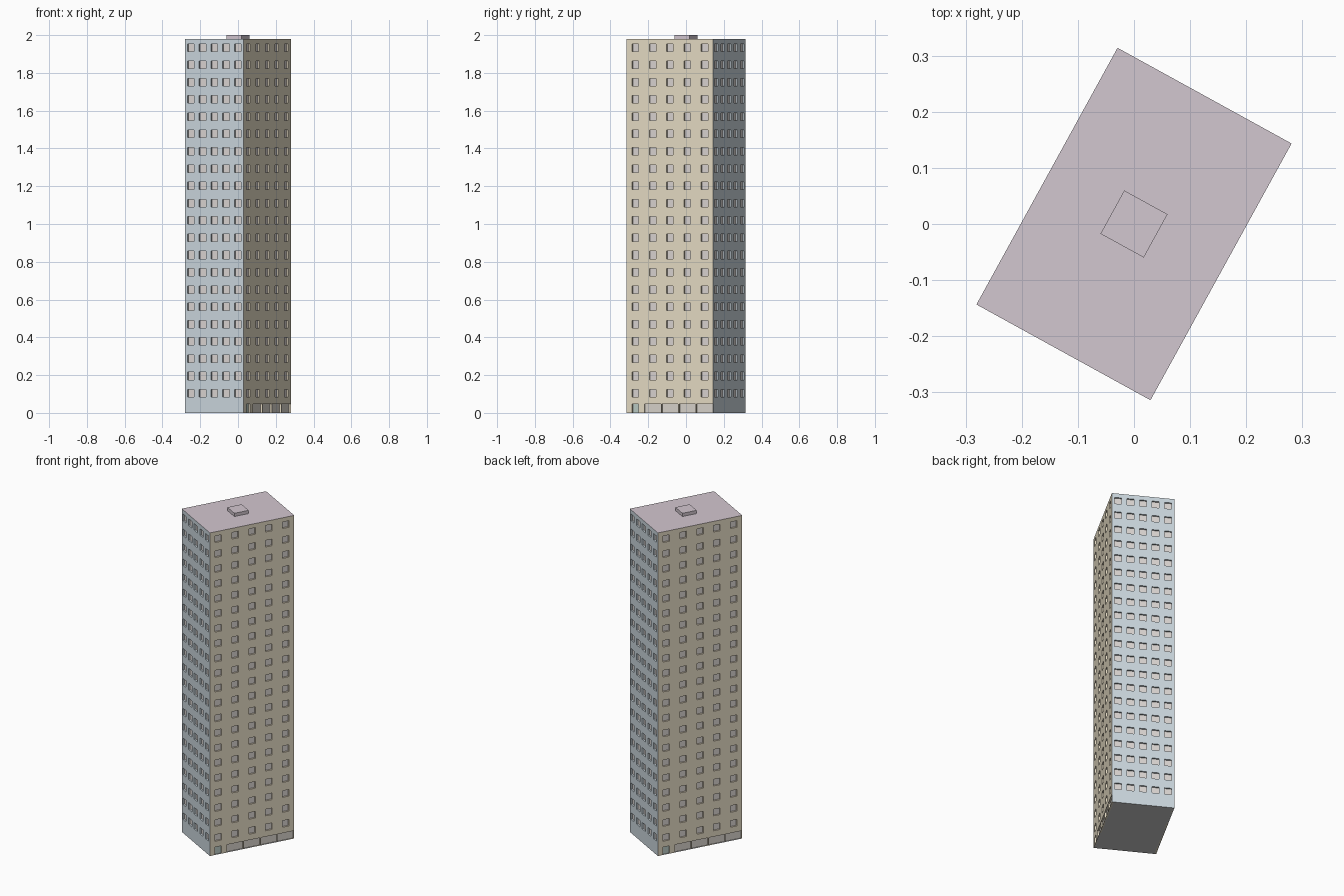
import bpy
from math import radians
from mathutils import Matrix, Vector

if "Cube" in bpy.data.objects:
    bpy.data.objects.remove(bpy.data.objects["Cube"])

TURN = radians(-28.8)
W, D, H = 0.354, 0.522, 1.98        # short side, long side, roof height
GROUND, FLOORS, COLS = 0.058, 21, 5
PITCH = (H - GROUND) / FLOORS
WIN, RECESS = 0.04, 0.01

COLORS = {
    "long_walls": (0.80, 0.72, 0.56), "short_walls": (0.60, 0.68, 0.73),
    "window_panes": (0.71, 0.67, 0.65), "shop_fronts": (0.70, 0.66, 0.61),
    "doors": (0.50, 0.60, 0.56), "roof": (0.65, 0.57, 0.63),
    "roof_hatch": (0.65, 0.57, 0.63),
}
parts = {}


def quad(part, pts):
    verts, faces = parts.setdefault(part, ([], []))
    n = len(verts)
    verts.extend(pts)
    faces.append(tuple(range(n, n + len(pts))))


def rect(u0, u1, z0, z1):
    return [(u0, z0), (u1, z0), (u1, z1), (u0, z1)]


def facade(side, width, dist, wall, has_shops):
    rot = Matrix.Rotation(TURN + radians(90 * side), 3, 'Z')

    def place(p, depth=0.0):
        return rot @ Vector((p[0] - width / 2, -dist + depth, p[1]))

    def panel(outer, hole, fill):
        # wall frame around an opening, its reveals and the recessed infill
        for i in range(4):
            j = (i + 1) % 4
            if not (i == 0 and outer[0][1] == hole[0][1]):
                quad(wall, [place(p) for p in (outer[i], outer[j], hole[j], hole[i])])
            quad(wall, [place(hole[i]), place(hole[j]),
                        place(hole[j], RECESS), place(hole[i], RECESS)])
        quad(fill, [place(p, RECESS) for p in hole])

    cell = width / COLS
    for c in range(COLS):
        u0, u1 = c * cell, (c + 1) * cell
        mid = (u0 + u1) / 2
        # ground floor: one door, then shop fronts, or a blank wall
        ground = rect(u0, u1, 0, GROUND)
        if not has_shops:
            quad(wall, [place(p) for p in ground])
        elif c == 0:
            panel(ground, rect(mid - WIN / 2, mid + WIN / 2, 0, 0.048), "doors")
        else:
            panel(ground, rect(u0 + 0.002, u1 - 0.002, 0, 0.048), "shop_fronts")
        # upper floors of windows
        for f in range(FLOORS):
            z = GROUND + f * PITCH
            zm = z + PITCH / 2
            panel(rect(u0, u1, z, z + PITCH),
                  rect(mid - WIN / 2, mid + WIN / 2, zm - WIN / 2, zm + WIN / 2),
                  "window_panes")


for side in (0, 2):
    facade(side, W, D / 2, "short_walls", False)
    facade(side + 1, D, W / 2, "long_walls", True)

# Roof slab, underside and rooftop hatch
R = Matrix.Rotation(TURN, 3, 'Z')


def ring(w, d, z):
    return [R @ Vector((x * w / 2, y * d / 2, z))
            for x, y in ((-1, -1), (1, -1), (1, 1), (-1, 1))]


quad("roof", ring(W, D, H))
quad("underside", ring(W, D, 0)[::-1])
low, top = ring(0.088, 0.088, H), ring(0.088, 0.088, 2.0)
quad("roof_hatch", top)
for i in range(4):
    j = (i + 1) % 4
    quad("roof_hatch", [low[i], low[j], top[j], top[i]])

# Turn every collected part into an object
for name, (verts, faces) in parts.items():
    mesh = bpy.data.meshes.new(name)
    mesh.from_pydata(verts, [], faces)
    mesh.update()
    obj = bpy.data.objects.new(name, mesh)
    bpy.context.collection.objects.link(obj)
    if name in COLORS:
        mat = bpy.data.materials.new(name)
        mat.diffuse_color = (*COLORS[name], 1)
        mat.use_nodes = True
        mat.node_tree.nodes["Principled BSDF"].inputs["Base Color"].default_value = mat.diffuse_color
        mesh.materials.append(mat)
